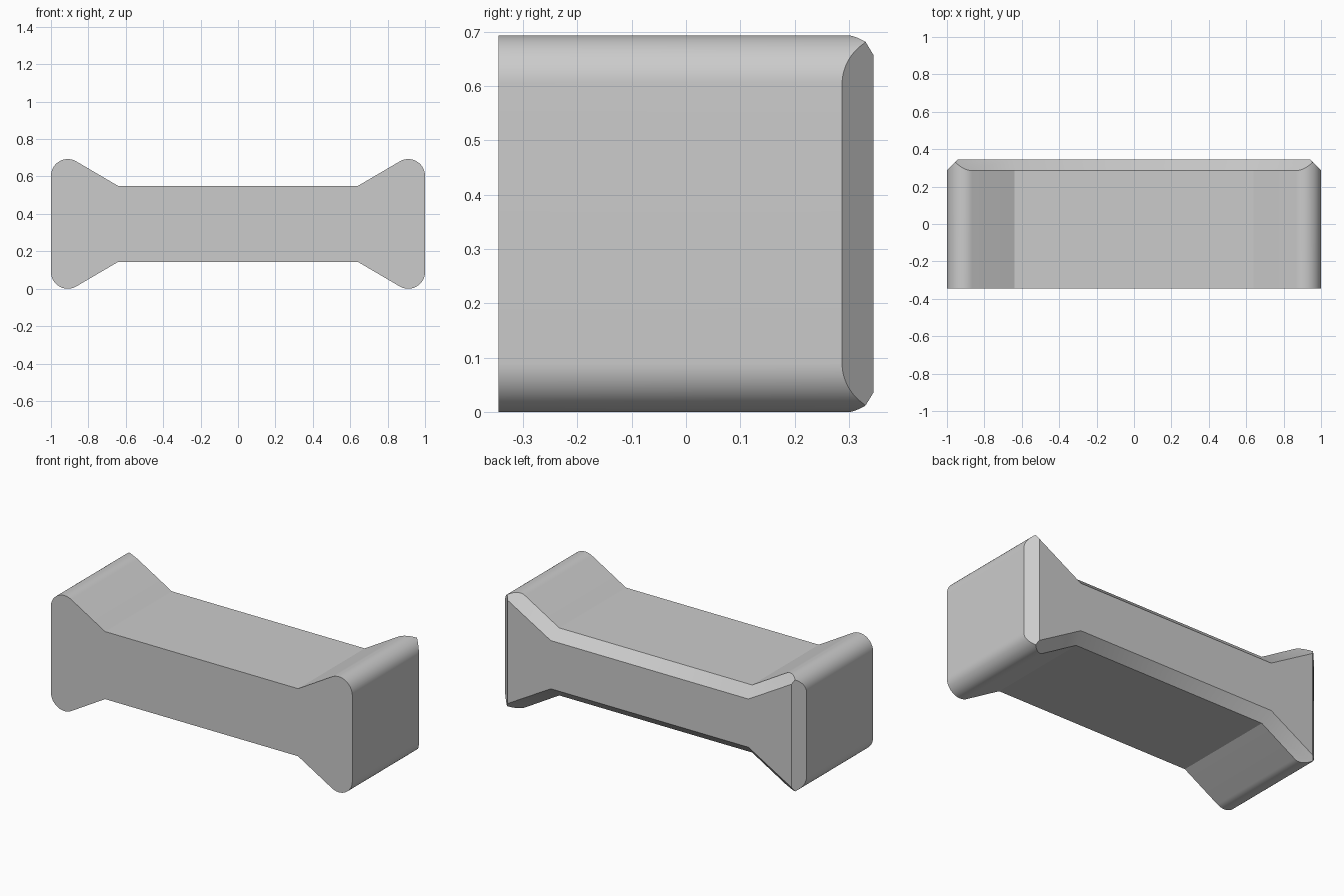
import bpy, bmesh, math

if "Cube" in bpy.data.objects:
    bpy.data.objects.remove(bpy.data.objects["Cube"])

# Main dimensions
HALF_LEN, HALF_H, HALF_DEPTH = 1.0, 0.3465, 0.345
WAIST_X, WAIST_H = 0.64, 0.2025
RADIUS, BEVEL, STEPS = 0.09, 0.058, 24
SLOPE = math.radians(30)
END_H = WAIST_H + (HALF_LEN - WAIST_X) * math.tan(SLOPE)


def quarter_profile():
    """Upper right quarter: rounded lip, then the flare down to the waist."""
    pts = []
    cx, cz = HALF_LEN - RADIUS, HALF_H - RADIUS
    for i in range(STEPS + 1):
        a = (math.pi / 2 + SLOPE) * i / STEPS
        pts.append((cx + RADIUS * math.cos(a), cz + RADIUS * math.sin(a)))
    return pts + [(WAIST_X, WAIST_H)]


def bevel_start(x, z):
    """Depth at which the back bevel meets the outer skin."""
    x, z = abs(x), abs(z)
    flare = (END_H - (HALF_LEN - x) * math.tan(SLOPE) - z) * math.cos(SLOPE)
    return HALF_DEPTH - BEVEL + max(0, min(HALF_LEN - x, flare))


def mirror_quarter(q):
    """Run a quarter outline around all four quadrants."""
    ring = list(q)
    ring += [(-x, z) for x, z in reversed(q)]
    ring += [(-x, -z) for x, z in q]
    ring += [(x, -z) for x, z in reversed(q)]
    return ring


# Outline of the bar and the smaller outline of its back face
outline = mirror_quarter(quarter_profile())
inner_end = (HALF_LEN - BEVEL,
             END_H - BEVEL / math.cos(SLOPE) - BEVEL * math.tan(SLOPE))
inner_waist = (WAIST_X + BEVEL * math.tan(SLOPE / 2), WAIST_H - BEVEL)
inset = mirror_quarter([inner_end, inner_waist])

# Outlines are centred, so lift them to stand on the ground
bm = bmesh.new()
front = [bm.verts.new((x, -HALF_DEPTH, z + HALF_H)) for x, z in outline]
rim = [bm.verts.new((x, bevel_start(x, z), z + HALF_H)) for x, z in outline]
back = [bm.verts.new((x, HALF_DEPTH, z + HALF_H)) for x, z in inset]
bm.faces.new(front)
bm.faces.new(back)

# Outer skin
n = len(outline)
for i in range(n):
    j = (i + 1) % n
    bm.faces.new((front[i], front[j], rim[j], rim[i]))

# Mitred bevel round the back, one flat face per side
q, mid = STEPS + 2, STEPS // 2
corners = [mid, q - 1, q, 2 * q - 1 - mid,
           2 * q + mid, 3 * q - 1, 3 * q, 4 * q - 1 - mid]
for k in range(len(corners)):
    a, b = corners[k], corners[(k + 1) % len(corners)]
    span = (b - a) % n
    edge = [rim[(a + s) % n] for s in range(span + 1)]
    bm.faces.new(edge + [back[(k + 1) % len(back)], back[k]])

bmesh.ops.recalc_face_normals(bm, faces=bm.faces)
mesh = bpy.data.meshes.new("flared_bar")
bm.to_mesh(mesh)
bm.free()
bar = bpy.data.objects.new("flared_bar", mesh)
bpy.context.collection.objects.link(bar)

# Plain grey
grey = bpy.data.materials.new("light_grey")
grey.use_nodes = True
colour = (0.6, 0.6, 0.6, 1)
grey.diffuse_color = colour
grey.node_tree.nodes["Principled BSDF"].inputs["Base Color"].default_value = colour
mesh.materials.append(grey)

# Smooth the rounded lips and bevel bends, keep the other edges crisp
bpy.ops.object.select_all(action="DESELECT")
bar.select_set(True)
bpy.context.view_layer.objects.active = bar
bpy.ops.object.shade_smooth_by_angle(angle=math.radians(25))
